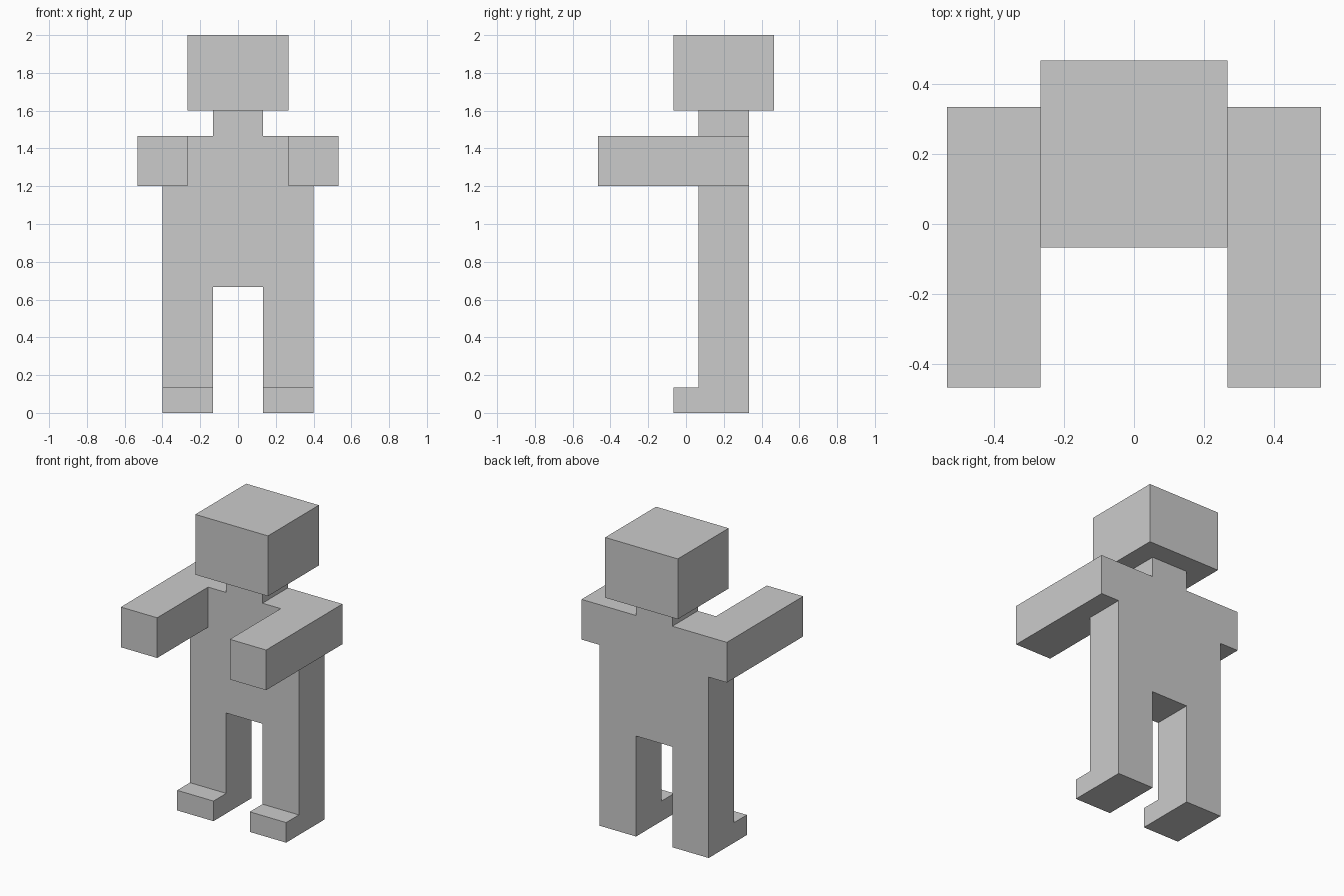
import bpy
import bmesh

if "Cube" in bpy.data.objects:
    bpy.data.objects.remove(bpy.data.objects["Cube"])

U = 2 / 15  # the figure is laid out on a grid, 15 cells tall


def extrude_profile(name, points, y0, y1):
    """Extrude an (x, z) outline given in cells from y0 to y1."""
    bm = bmesh.new()
    face = bm.faces.new([bm.verts.new((x * U, y0 * U, z * U)) for x, z in points])
    new = bmesh.ops.extrude_face_region(bm, geom=[face])["geom"]
    moved = [v for v in new if isinstance(v, bmesh.types.BMVert)]
    bmesh.ops.translate(bm, verts=moved, vec=(0, (y1 - y0) * U, 0))
    bmesh.ops.recalc_face_normals(bm, faces=bm.faces)
    mesh = bpy.data.meshes.new(name)
    bm.to_mesh(mesh)
    bm.free()
    obj = bpy.data.objects.new(name, mesh)
    bpy.context.collection.objects.link(obj)
    return obj


def box(name, x0, x1, y0, y1, z0, z1):
    return extrude_profile(name, [(x0, z0), (x1, z0), (x1, z1), (x0, z1)], y0, y1)


# Body slab: legs, torso, shoulders and neck in one mirrored outline
half = [(1, 5), (1, 0), (3, 0), (3, 9), (4, 9), (4, 11), (1, 11), (1, 12)]
outline = half + [(-x, z) for x, z in reversed(half)]
extrude_profile("body", outline, 0.5, 2.5)

# Head
box("head", -2, 2, -0.5, 3.5, 12, 15)

# Arms reaching forward and toes, one per side
for side, s in (("right", -1), ("left", 1)):
    ax, bx = sorted((2 * s, 4 * s))
    box(f"{side}_arm", ax, bx, -3.5, 0.5, 9, 11)
    ax, bx = sorted((1 * s, 3 * s))
    box(f"{side}_foot", ax, bx, -0.5, 0.5, 0, 1)
